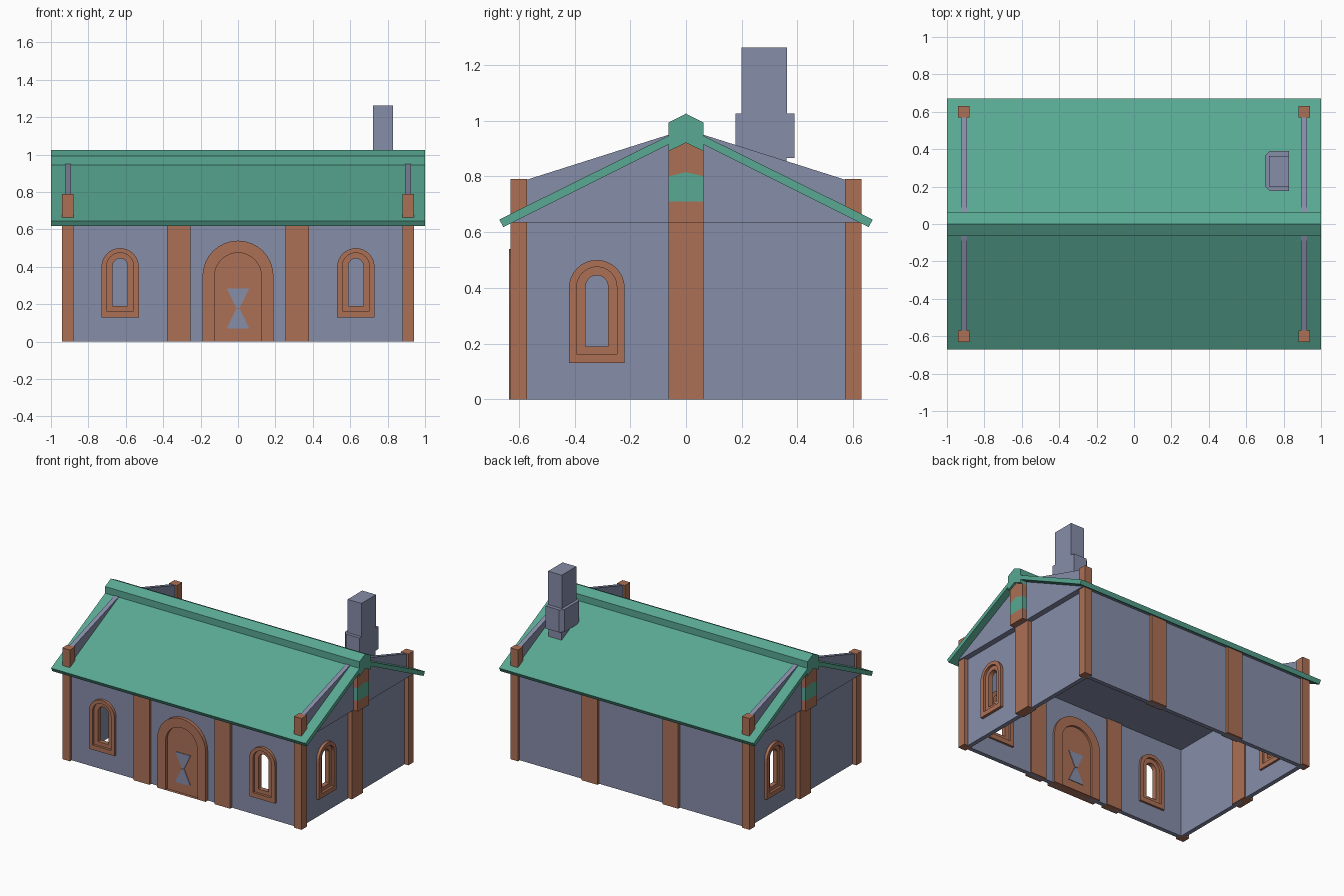
import bpy, bmesh, math

if "Cube" in bpy.data.objects:
    bpy.data.objects.remove(bpy.data.objects["Cube"])

def mat(name, col):
    m = bpy.data.materials.new(name)
    m.diffuse_color = (*col, 1)
    m.use_nodes = True
    m.node_tree.nodes["Principled BSDF"].inputs["Base Color"].default_value = m.diffuse_color
    return m

GREY = mat("slate_grey_wall", (0.238, 0.266, 0.392))
WOOD = mat("terracotta_trim", (0.413, 0.162, 0.093))
TEAL = mat("teal_roof", (0.098, 0.392, 0.288))

# maps from (outline u, outline v, depth w) to world space
MAP = {'x': lambda u, v, w: (w, u, v),
       'y': lambda u, v, w: (u, w, v),
       'z': lambda u, v, w: (u, v, w)}

def plate(name, loops, axis, w0, w1, material):
    """Extrude a flat outline (first loop) with holes (other loops) along an axis."""
    cu = bpy.data.curves.new(name, 'CURVE')
    cu.dimensions = '2D'
    cu.fill_mode = 'BOTH'
    cu.extrude = abs(w1 - w0) / 2
    for loop in loops:
        sp = cu.splines.new('POLY')
        sp.points.add(len(loop) - 1)
        for p, (u, v) in zip(sp.points, loop):
            p.co = (u, v, 0, 1)
        sp.use_cyclic_u = True
    tmp = bpy.data.objects.new(name + "_curve", cu)
    bpy.context.collection.objects.link(tmp)
    bpy.context.view_layer.update()
    me = bpy.data.meshes.new_from_object(tmp.evaluated_get(bpy.context.evaluated_depsgraph_get()))
    bpy.data.objects.remove(tmp)
    bm = bmesh.new()
    bm.from_mesh(me)
    mid = (w0 + w1) / 2
    for v in bm.verts:
        v.co = MAP[axis](v.co.x, v.co.y, v.co.z + mid)
    bmesh.ops.remove_doubles(bm, verts=bm.verts, dist=1e-5)
    bmesh.ops.recalc_face_normals(bm, faces=bm.faces)
    for f in bm.faces:
        f.smooth = False
        f.material_index = 0
    bm.to_mesh(me)
    bm.free()
    me.materials.clear()
    me.materials.append(material)
    me.name = name
    ob = bpy.data.objects.new(name, me)
    bpy.context.collection.objects.link(ob)
    return ob

def rect(a, b, c, d):
    return [(a, c), (b, c), (b, d), (a, d)]

def box(name, x0, x1, y0, y1, z0, z1, material):
    return plate(name, [rect(x0, x1, y0, y1)], 'z', z0, z1, material)

def arch(c, r, z0, top, n=16):
    """Round-headed outline: half width r, from z0 up to top."""
    pts = [(c - r, z0), (c + r, z0)]
    return pts + [(c + r * math.cos(math.pi * i / n), top - r + r * math.sin(math.pi * i / n))
                  for i in range(n + 1)]

def window(name, axis, c, s):
    """Stepped arched frame around an open hole, running through the wall on side s."""
    o, m, i = arch(c, .10, .13, .50), arch(c, .072, .163, .475), arch(c, .04, .19, .445)
    base = .595 if axis == 'y' else .895
    plate(name + "_frame", [o, m], axis, s * (base - .03), s * (base + .035), WOOD)
    plate(name + "_inner_frame", [m, i], axis, s * (base - .015), s * (base + .018), WOOD)

# walls with arched openings
hole = lambda c: arch(c, .085, .145, .487)
plate("front_wall", [rect(-.91, .91, 0, .64), hole(-.63), hole(.63),
                     arch(0, .16, .001, .51)], 'y', -.61, -.58, GREY)
plate("back_wall", [rect(-.91, .91, 0, .64)], 'y', .58, .61, GREY)
for s, side in ((1, "right"), (-1, "left")):
    plate(side + "_wall", [rect(-.58, .58, 0, .64), hole(-.32 * s)], 'x', s * .88, s * .91, GREY)
    window(side + "_wall_window", 'x', -.32 * s, s)
    window(side + "_front_window", 'y', .63 * s, -1)

# door: frame, recessed panel, hourglass plates on both faces
plate("door_frame", [arch(0, .19, 0, .54), arch(0, .125, .001, .475)], 'y', -.635, -.565, WOOD)
plate("door_panel", [arch(0, .13, 0, .48)], 'y', -.615, -.58, WOOD)
for y0, y1 in ((-.619, -.614), (-.581, -.576)):
    plate("door_hourglass_top", [[(-.06, .285), (.06, .285), (.01, .18), (-.01, .18)]], 'y', y0, y1, GREY)
    plate("door_hourglass_bottom", [[(-.06, .07), (.06, .07), (.01, .175), (-.01, .175)]], 'y', y0, y1, GREY)

# pillars on the corners and along the long walls
for sx in (-1, 1):
    for sy in (-1, 1):
        box("corner_pillar", *sorted((sx * .88, sx * .94)), *sorted((sy * .57, sy * .63)), 0, .79, WOOD)
        box("wall_pillar", *sorted((sx * .255, sx * .38)), *sorted((sy * .57, sy * .63)), 0, .64, WOOD)

# attic block under the roof
plate("attic", [[(-.63, .635), (.63, .635), (0, .945)]], 'x', -.95, .95, GREY)

# gable pillars with a teal band, and raised gable fins
for s in (-1, 1):
    box("gable_pillar", *sorted((s * .87, s * .94)), -.063, .063, 0, .64, WOOD)
    w0, w1 = s * .93, s * .985
    plate("gable_post_lower", [rect(-.063, .063, .635, .71)], 'x', w0, w1, WOOD)
    plate("gable_post_band", [[(-.063, .71), (.063, .71), (.063, .80), (0, .815), (-.063, .80)]],
          'x', w0, w1, TEAL)
    plate("gable_post_upper", [[(-.063, .80), (0, .815), (.063, .80), (.063, .89), (0, .92), (-.063, .89)]],
          'x', w0, w1, WOOD)
    plate("gable_fin", [[(-.58, .64), (.58, .64), (.58, .785), (.06, .95), (-.06, .95), (-.58, .785)]],
          'x', s * .893, s * .925, GREY)

# roof slopes and ridge cap
for s, side in ((-1, "front"), (1, "back")):
    plate(side + "_roof_slope", [[(s * .67, .645), (s * .655, .618), (s * .04, .926), (s * .04, .957)]],
          'x', -1, 1, TEAL)
plate("ridge_cap", [[(0, 1.025), (.063, .993), (.063, .89), (0, .92), (-.063, .89), (-.063, .993)]],
      'x', -1, 1, TEAL)

# chimney: base, chamfered collar and stack
box("chimney_base", .725, .83, .20, .36, .72, .87, GREY)
plate("chimney_collar", [[(.83, .177), (.83, .39), (.725, .39), (.70, .365), (.70, .202), (.725, .177)]],
      'z', .865, 1.025, GREY)
box("chimney_stack", .722, .83, .20, .363, 1.0, 1.262, GREY)
